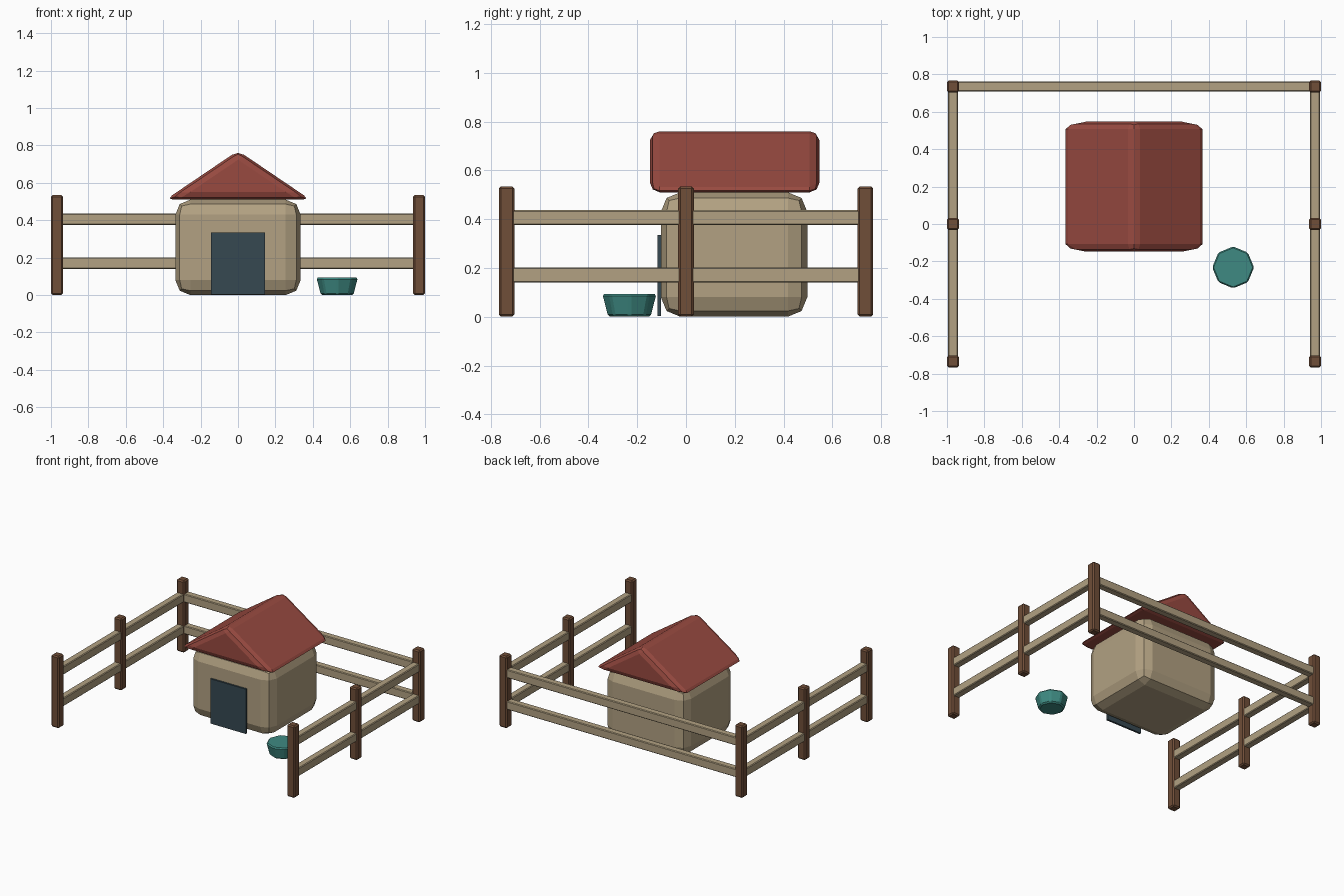
import bpy, bmesh, math

if "Cube" in bpy.data.objects:
    bpy.data.objects.remove(bpy.data.objects["Cube"])


def material(name, r, g, b):
    """Flat material from an sRGB colour (0-255)."""
    m = bpy.data.materials.new(name)
    lin = [((c / 255 + 0.055) / 1.055) ** 2.4 for c in (r, g, b)]
    m.diffuse_color = (*lin, 1)
    m.use_nodes = True
    m.node_tree.nodes["Principled BSDF"].inputs["Base Color"].default_value = m.diffuse_color
    return m


WOOD = material("dark brown wood", 112, 78, 56)
TAN = material("pale tan wood", 178, 161, 130)
RED = material("brick red", 152, 74, 64)
SLATE = material("dark slate", 54, 72, 81)
TEAL = material("teal", 62, 138, 130)


def finish(name, bm, mat, bevel=0, segments=1):
    if bevel:
        bmesh.ops.bevel(bm, geom=bm.edges[:], offset=bevel, segments=segments,
                        profile=0.5, affect='EDGES', clamp_overlap=True)
    bmesh.ops.recalc_face_normals(bm, faces=bm.faces[:])
    me = bpy.data.meshes.new(name)
    bm.to_mesh(me)
    bm.free()
    me.materials.append(mat)
    ob = bpy.data.objects.new(name, me)
    bpy.context.collection.objects.link(ob)
    return ob


def box(name, lo, hi, mat, bevel=0, segments=1):
    bm = bmesh.new()
    bmesh.ops.create_cube(bm, size=1)
    for v in bm.verts:
        v.co = [(a + b) / 2 + c * (b - a) for a, b, c in zip(lo, hi, v.co)]
    return finish(name, bm, mat, bevel, segments)


# Hut body with chunky rounded edges
box("hut_body", (-0.335, -0.103, 0), (0.335, 0.497, 0.51), TAN, 0.08, 2)

# Gable roof: triangular prism with rounded edges
bm = bmesh.new()
tri = [bm.verts.new(p) for p in ((-0.387, -0.148, 0.51), (0.387, -0.148, 0.51), (0, -0.148, 0.772))]
face = bm.faces.new(tri)
ext = bmesh.ops.extrude_face_region(bm, geom=[face])
bmesh.ops.translate(bm, vec=(0, 0.695, 0),
                    verts=[g for g in ext["geom"] if isinstance(g, bmesh.types.BMVert)])
finish("roof", bm, RED, 0.04, 2)

# Door plate
box("door", (-0.145, -0.116, 0.003), (0.145, -0.102, 0.335), SLATE)

# Food bowl: flared eight-sided drum
bm = bmesh.new()
bmesh.ops.create_cone(bm, cap_ends=True, segments=8, radius1=0.09, radius2=0.114, depth=0.093)
bmesh.ops.translate(bm, verts=bm.verts[:], vec=(0.53, -0.232, 0.0465))
finish("bowl", bm, TEAL, 0.009, 1)

# Fence posts and side rails, mirrored left and right
X, Y, H = 0.968, 0.735, 0.032
RAILS = (0.14, 0.375)
for side, s in (("left", -1), ("right", 1)):
    for place, y in (("front", -Y), ("middle", 0), ("back", Y)):
        box(f"{side}_{place}_post", (s * X - H, y - H, 0), (s * X + H, y + H, 0.534), WOOD, 0.009)
    for level, z in zip(("lower", "upper"), RAILS):
        box(f"{side}_{level}_rail", (s * X - 0.026, -Y, z), (s * X + 0.026, Y, z + 0.062), TAN, 0.005)

# Back rails
for level, z in zip(("lower", "upper"), RAILS):
    box(f"back_{level}_rail", (-X, Y - 0.026, z), (X, Y + 0.026, z + 0.062), TAN, 0.005)
